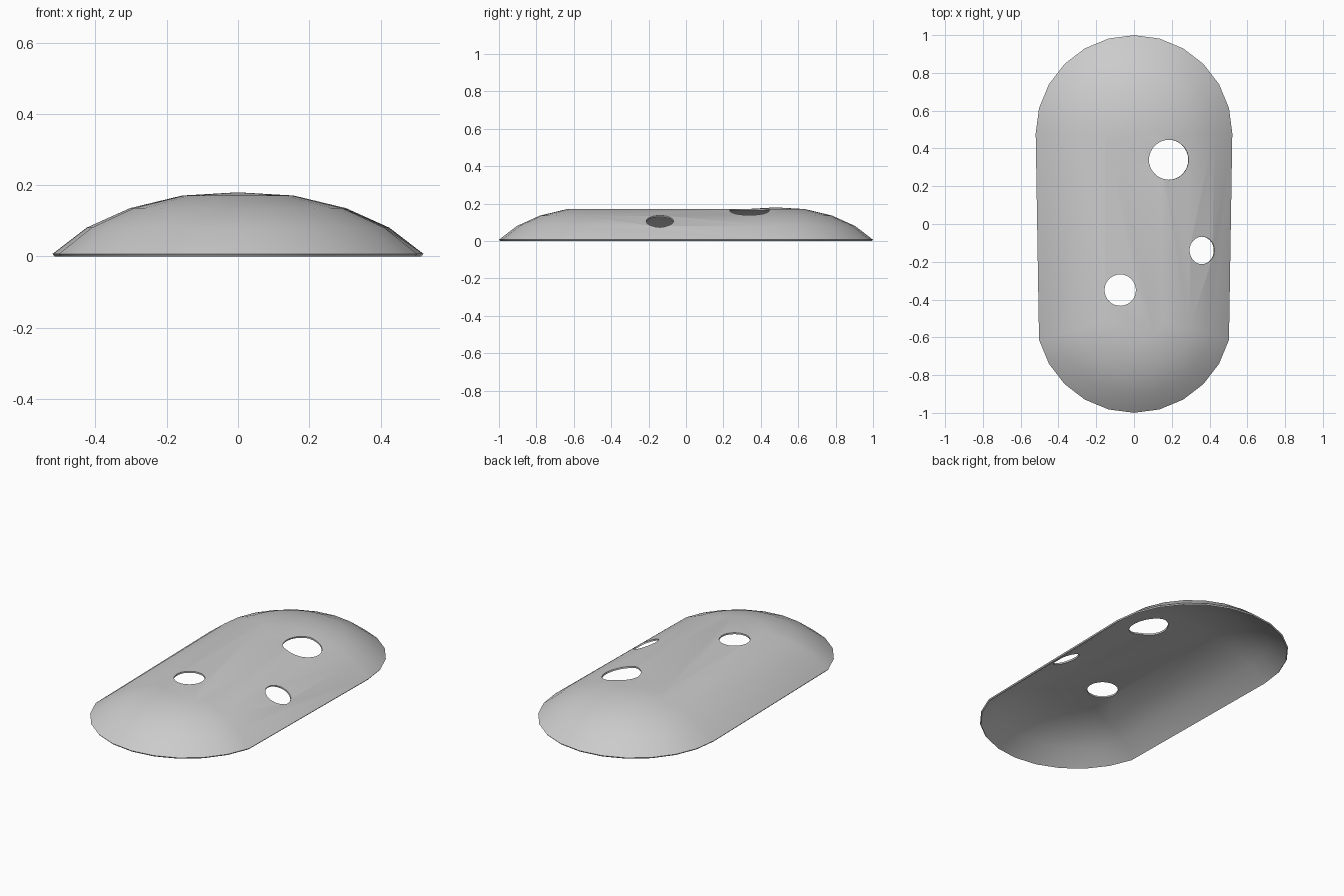
import bpy, bmesh
from math import sin, cos, radians
from mathutils import Matrix

cube = bpy.data.objects.get("Cube")
if cube:
    bpy.data.objects.remove(cube, do_unlink=True)

grey = bpy.data.materials.new("light grey")
grey.use_nodes = True
grey.diffuse_color = (0.6, 0.6, 0.6, 1)
grey.node_tree.nodes["Principled BSDF"].inputs["Base Color"].default_value = (0.6, 0.6, 0.6, 1)

SHELL = 0.009
END_Y = 0.479
RINGS = [(0.155, 0.162), (0.30, 0.127), (0.42, 0.073), (0.515, 0)]  # radius, height


def ring(bm, r, z, y, start, stop):
    return [bm.verts.new((r * cos(radians(a)), y + r * sin(radians(a)), z))
            for a in range(start, stop + 1, 15)]


# Domed shell: a rounded back end joined by straight sides to the front end
bm = bmesh.new()
loops = []
for r, z in RINGS:
    back = ring(bm, r, z, END_Y, 0, 180)
    front = ring(bm, r, z, -END_Y, 195, 345)
    loops.append(back + front)
for inner, outer in zip(loops, loops[1:]):
    n = len(inner)
    for i in range(n):
        j = (i + 1) % n
        bm.faces.new((inner[i], outer[i], outer[j], inner[j]))

# Flat crown in front of the shallow back peak
r, z = RINGS[0]
back, front = loops[0][:13], loops[0][13:]
near_arc = ring(bm, r, z, END_Y, 195, 345)
bm.faces.new([back[-1]] + front + [back[0]] + near_arc[::-1])
peak = bm.verts.new((0, END_Y, 0.171))
circle = back + near_arc
for i, v in enumerate(circle):
    bm.faces.new((peak, v, circle[(i + 1) % len(circle)]))
bmesh.ops.recalc_face_normals(bm, faces=bm.faces)
if peak.normal.z < 0 or peak.link_faces[0].normal.z < 0:
    bmesh.ops.reverse_faces(bm, faces=bm.faces)
mesh = bpy.data.meshes.new("shell")
bm.to_mesh(mesh)
bm.free()
shell = bpy.data.objects.new("shell", mesh)
bpy.context.collection.objects.link(shell)
mesh.materials.append(grey)

thick = shell.modifiers.new("thickness", "SOLIDIFY")
thick.thickness = SHELL
thick.offset = 1


# Round holes, each bored square to the surface
def bore(name, x, y, z, radius, tilt):
    b = bmesh.new()
    bmesh.ops.create_cone(b, cap_ends=True, segments=32, radius1=radius, radius2=radius,
                          depth=0.16, matrix=Matrix.Translation((x, y, z)) @ Matrix.Rotation(radians(tilt), 4, "Y"))
    me = bpy.data.meshes.new(name)
    b.to_mesh(me)
    b.free()
    me.materials.append(grey)
    cutter = bpy.data.objects.new(name, me)
    bpy.context.collection.objects.link(cutter)
    cutter.hide_render = True
    cut = shell.modifiers.new(name, "BOOLEAN")
    cut.operation = "DIFFERENCE"
    cut.solver = "EXACT"
    cut.object = cutter
    return cutter


cutters = [bore("large_hole_cutter", 0.185, 0.34, 0.16, 0.106, 13),
           bore("side_hole_cutter", 0.36, -0.14, 0.105, 0.073, 24),
           bore("front_hole_cutter", -0.073, -0.35, 0.17, 0.083, 0)]

# Bake the thickness and holes, then smooth
graph = bpy.context.evaluated_depsgraph_get()
baked = bpy.data.meshes.new_from_object(shell.evaluated_get(graph))
shell.modifiers.clear()
shell.data = baked
for c in cutters:
    bpy.data.objects.remove(c, do_unlink=True)
bpy.ops.object.select_all(action="DESELECT")
shell.select_set(True)
bpy.context.view_layer.objects.active = shell
bpy.ops.object.shade_smooth_by_angle(angle=radians(40))
